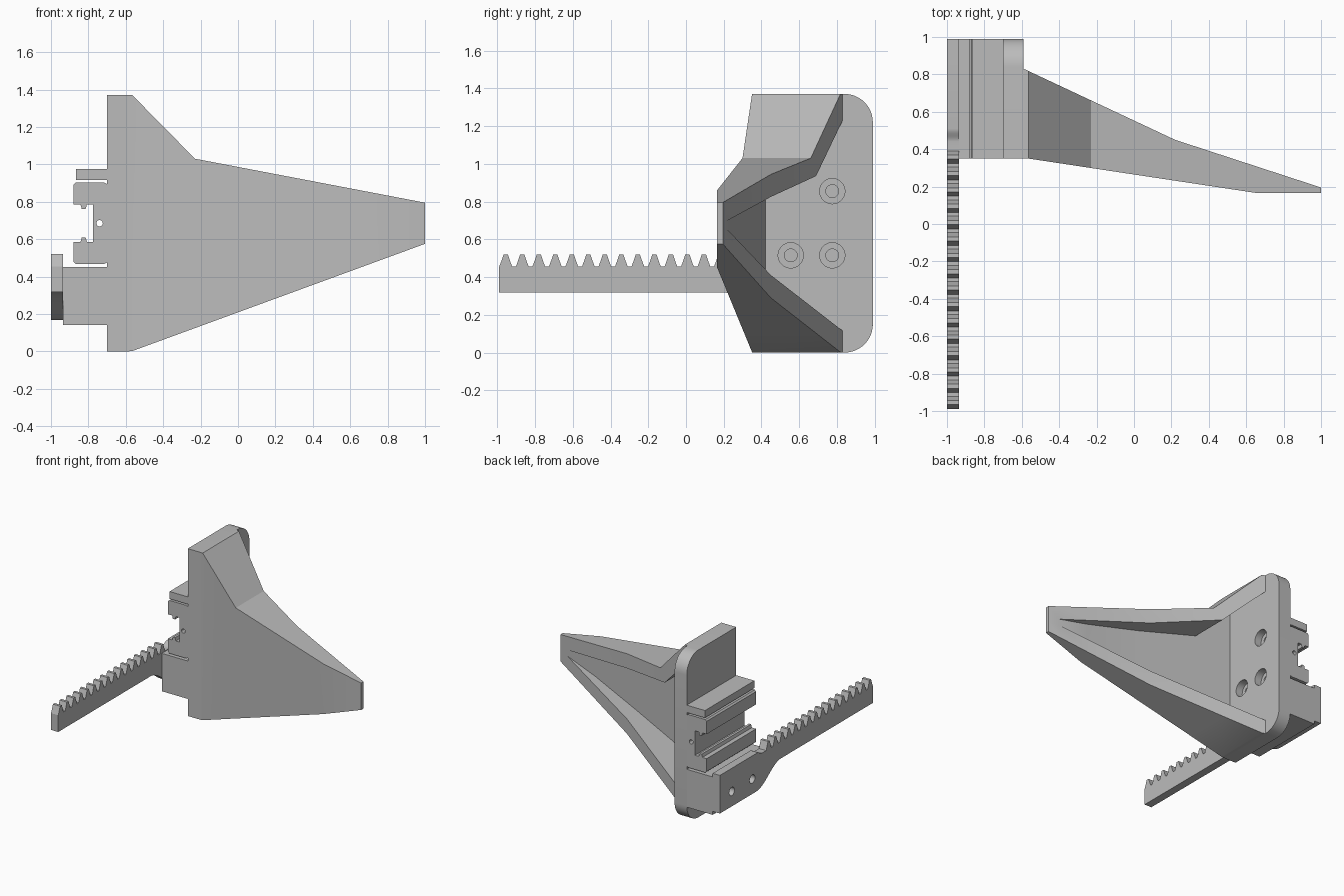
import bpy, bmesh, math
from math import sin, cos, pi, radians

cube = bpy.data.objects.get("Cube")
if cube:
    bpy.data.objects.remove(cube, do_unlink=True)

grey = bpy.data.materials.new("plain grey")
grey.use_nodes = True
grey.diffuse_color = (0.5, 0.5, 0.5, 1)
grey.node_tree.nodes["Principled BSDF"].inputs["Base Color"].default_value = (0.5, 0.5, 0.5, 1)


def finish(name, bm):
    bmesh.ops.remove_doubles(bm, verts=bm.verts, dist=0.0005)
    bmesh.ops.recalc_face_normals(bm, faces=bm.faces)
    mesh = bpy.data.meshes.new(name)
    bm.to_mesh(mesh)
    bm.free()
    mesh.materials.append(grey)
    ob = bpy.data.objects.new(name, mesh)
    bpy.context.collection.objects.link(ob)
    return ob


def prism(name, outline, axis, lo, hi):
    """Extrude an outline along x (points are y, z) or y (points are x, z)."""
    bm = bmesh.new()
    place = (lambda a, b, t: (t, a, b)) if axis == "x" else (lambda a, b, t: (a, t, b))
    rings = [[bm.verts.new(place(a, b, t)) for a, b in outline] for t in (lo, hi)]
    for ring in rings:
        bm.faces.new(ring)
    n = len(outline)
    for i in range(n):
        j = (i + 1) % n
        bm.faces.new((rings[0][i], rings[0][j], rings[1][j], rings[1][i]))
    return finish(name, bm)


def box(name, x, y, z):
    return prism(name, [(x[0], z[0]), (x[1], z[0]), (x[1], z[1]), (x[0], z[1])], "y", *y)


def arc(a, b, r, start, end, steps=12):
    angles = [radians(start + (end - start) * i / steps) for i in range(steps + 1)]
    return [(a + r * cos(t), b + r * sin(t)) for t in angles]


def activate(ob):
    bpy.ops.object.select_all(action="DESELECT")
    bpy.context.view_layer.objects.active = ob
    ob.select_set(True)


def bore(ob, axis, a, b, r, lo, hi):
    cutter = prism("bore_cutter", arc(a, b, r, 0, 360, 32)[:-1], axis, lo, hi)
    cutter.hide_render = True
    mod = ob.modifiers.new("bore", "BOOLEAN")
    mod.operation, mod.solver, mod.object = "DIFFERENCE", "EXACT", cutter
    activate(ob)
    bpy.ops.object.modifier_apply(modifier=mod.name)
    bpy.data.objects.remove(cutter, do_unlink=True)


def along(points, x):
    """Linear interpolation on a polyline."""
    for (x0, v0), (x1, v1) in zip(points, points[1:]):
        if x <= x1:
            return v0 + (v1 - v0) * (x - x0) / (x1 - x0)
    return points[-1][1]


# Mounting plate with rounded rear corners and counterbored screw holes
LEFT, FACE = -0.70, -0.59
FRONT, BACK, TOP = 0.35, 0.99, 1.37
R = 0.15
outline = [(FRONT, 0)] + arc(BACK - R, R, R, -90, 0) + arc(BACK - R, TOP - R, R, 0, 90) + [(FRONT, TOP)]
plate = prism("mounting_plate", outline, "x", LEFT, FACE)
for y, z in ((0.775, 0.855), (0.775, 0.515), (0.555, 0.515)):
    bore(plate, "x", y, z, 0.067, FACE - 0.06, FACE + 0.1)
    bore(plate, "x", y, z, 0.034, LEFT - 0.01, FACE + 0.1)

# Tapered finger: a channel open at the back, lofted along x
front = [(FACE, FRONT), (-0.565, FRONT), (0.66, 0.165), (1, 0.165)]
rim = [(FACE, 0.83), (0.22, 0.45), (1, 0.195)]
floor = [(FACE, 0.42), (0.66, 0.235), (0.92, 0.221), (1, 0.195)]
low = [(FACE, 0), (-0.57, 0), (1, 0.575)]
high = [(FACE, TOP), (-0.565, TOP), (-0.23, 1.03), (1, 0.795)]
low_in = [(FACE, 0.115), (0.22, 0.41), (0.92, 0.65), (1, 0.66)]
high_in = [(FACE, 1.23), (-0.29, 0.935), (0.22, 0.825), (0.92, 0.70), (1, 0.69)]
bm = bmesh.new()
rings = []
for x in (FACE, -0.565, -0.29, -0.23, 0.22, 0.66, 0.92, 1):
    f, r, c, l, h, li, hi = (along(p, x) for p in (front, rim, floor, low, high, low_in, high_in))
    section = [(f, l), (r, l), (r, li), (c, li), (c, hi), (r, hi), (r, h), (f, h)]
    rings.append([bm.verts.new((x, y, z)) for y, z in section])
for a, b in zip(rings, rings[1:]):
    for i in range(8):
        j = (i + 1) % 8
        bm.faces.new((a[i], a[j], b[j], b[i]))
bm.faces.new([rings[-1][i] for i in (0, 1, 6, 7)])
finger = finish("finger", bm)

# Holder ledges above and below the rail
upper = box("upper_ledge", (-0.865, LEFT), (FRONT, BACK), (0.915, 0.975))
lower = box("rack_block", (-0.935, LEFT), (FRONT, BACK), (0.14, 0.45))

# C-shaped slide rail, its lower half mirrored from the upper half
MID = 0.685
half = [(-0.70, MID), (-0.70, 0.895), (-0.715, 0.902), (-0.868, 0.902), (-0.88, 0.89), (-0.88, 0.785),
        (-0.842, 0.785), (-0.835, 0.76), (-0.815, 0.76), (-0.808, 0.785), (-0.775, 0.785)]
profile = half[1:] + [(x, 2 * MID - z) for x, z in reversed(half[1:])]
rail = prism("slide_rail", profile, "y", FRONT, BACK)
bore(rail, "y", -0.74, MID, 0.017, FRONT - 0.1, BACK + 0.1)

# Toothed rack with a deeper rear mounting end
ROOT, TIP, PITCH = 0.455, 0.52, 0.0875
teeth = []
for k in range(16):
    y = -0.955 + k * PITCH
    teeth += [(y - 0.034, ROOT), (y - 0.022, 0.487), (y - 0.011, TIP),
              (y + 0.011, TIP), (y + 0.022, 0.487), (y + 0.034, ROOT)]
ogee = [(0.2 + 0.32 * t / 14, 0.243 + 0.075 * cos(pi * t / 14)) for t in range(15)]
step = [(0.44 + 0.07 * t / 8, 0.4675 - 0.0125 * cos(pi * t / 8)) for t in range(9)]
outline = [(-0.99, 0.318), (-0.99, ROOT)] + teeth[1:] + step + [(BACK, 0.48), (BACK, 0.168)] + ogee[::-1]
rack = prism("toothed_rack", outline, "x", -1, -0.935)
for y in (0.835, 0.57):
    bore(rack, "x", y, 0.29, 0.034, -1.1, -0.9)

# Smooth the curved surfaces, keep the edges sharp
for ob in (plate, finger, upper, lower, rail, rack):
    activate(ob)
    bpy.ops.object.shade_smooth_by_angle(angle=radians(20))
